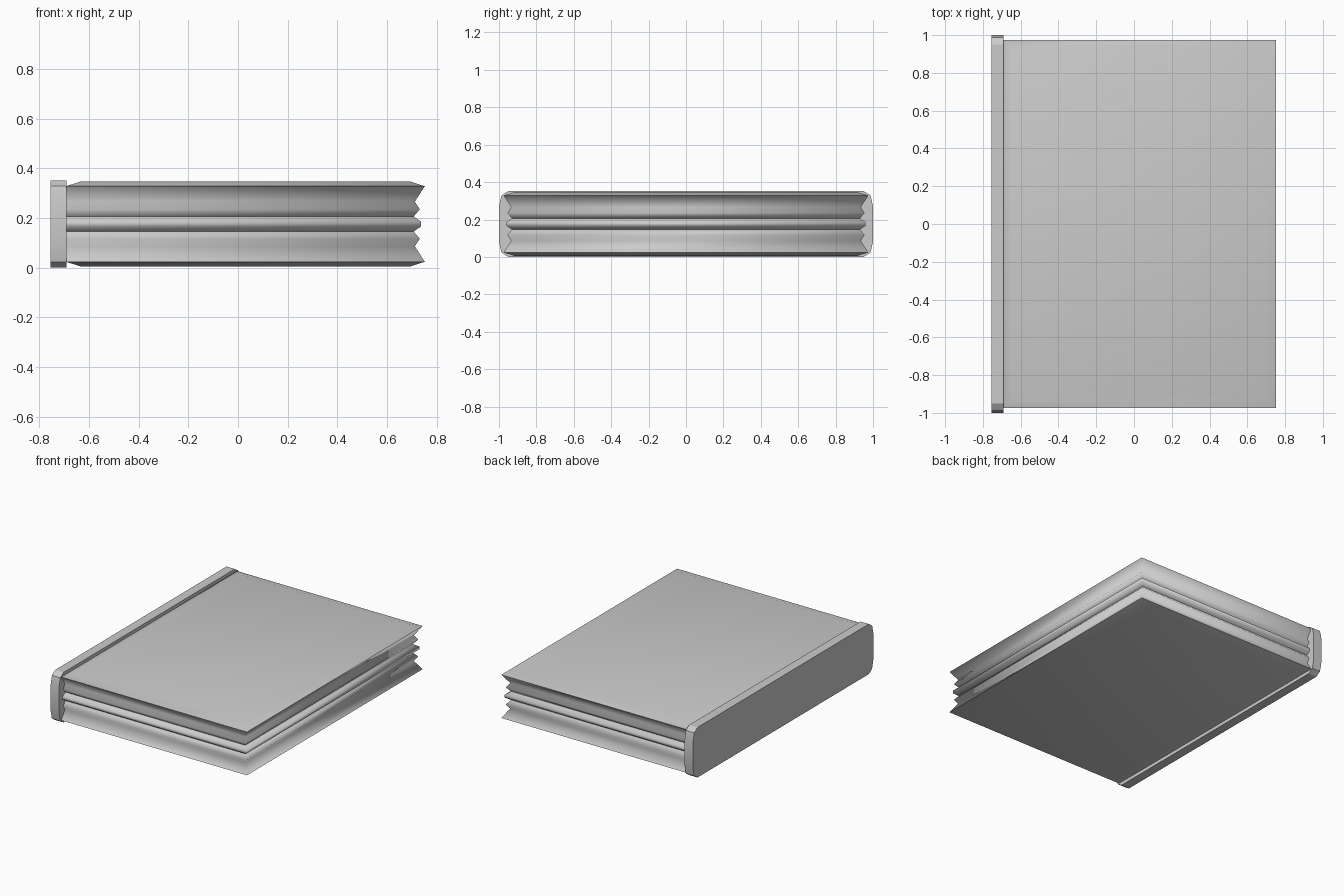
import bpy, bmesh
from math import radians

if "Cube" in bpy.data.objects:
    bpy.data.objects.remove(bpy.data.objects["Cube"])


def make_object(name, rings, smooth_angle):
    """Bridge a list of equal-length vertex rings and cap both ends."""
    bm = bmesh.new()
    loops = [[bm.verts.new(p) for p in ring] for ring in rings]
    n = len(loops[0])
    for a, b in zip(loops, loops[1:]):
        for i in range(n):
            j = (i + 1) % n
            bm.faces.new((a[i], a[j], b[j], b[i]))
    bm.faces.new(loops[0])
    bm.faces.new(loops[-1])
    bmesh.ops.recalc_face_normals(bm, faces=bm.faces)
    mesh = bpy.data.meshes.new(name)
    bm.to_mesh(mesh)
    bm.free()
    obj = bpy.data.objects.new(name, mesh)
    bpy.context.collection.objects.link(obj)
    bpy.ops.object.select_all(action='DESELECT')
    obj.select_set(True)
    bpy.context.view_layer.objects.active = obj
    bpy.ops.object.shade_smooth_by_angle(angle=radians(smooth_angle))
    return obj


MID = 0.176

# Covers and page block: (inset of edge, height above the middle), mirrored in z
half = [(0.015, 0.010), (0.045, 0.030), (0.020, 0.059),
        (0.040, 0.090), (0.0, 0.152), (0.062, 0.172)]
profile = [(d, MID - h) for d, h in reversed(half)] + [(d, MID + h) for d, h in half]
rings = []
for d, z in profile:
    # the bound edge stays flat against the spine, except for the cover slopes
    left = -0.692 + (d if abs(z - MID) > 0.16 else 0)
    right, y = 0.752 - d, 0.975 - d
    rings.append([(left, -y, z), (right, -y, z), (right, y, z), (left, y, z)])
make_object("covers_and_pages", rings, 85)

# Spine plate with chamfered ends
quarter = [(1.0, 0.094), (0.987, 0.152), (0.95, MID)]
outline = [(y, MID + h) for y, h in quarter]
outline += [(-y, z) for y, z in reversed(outline)]
outline += [(y, 2 * MID - z) for y, z in reversed(outline)]
make_object("spine", [[(x, y, z) for y, z in outline] for x in (-0.755, -0.69)], 20)
